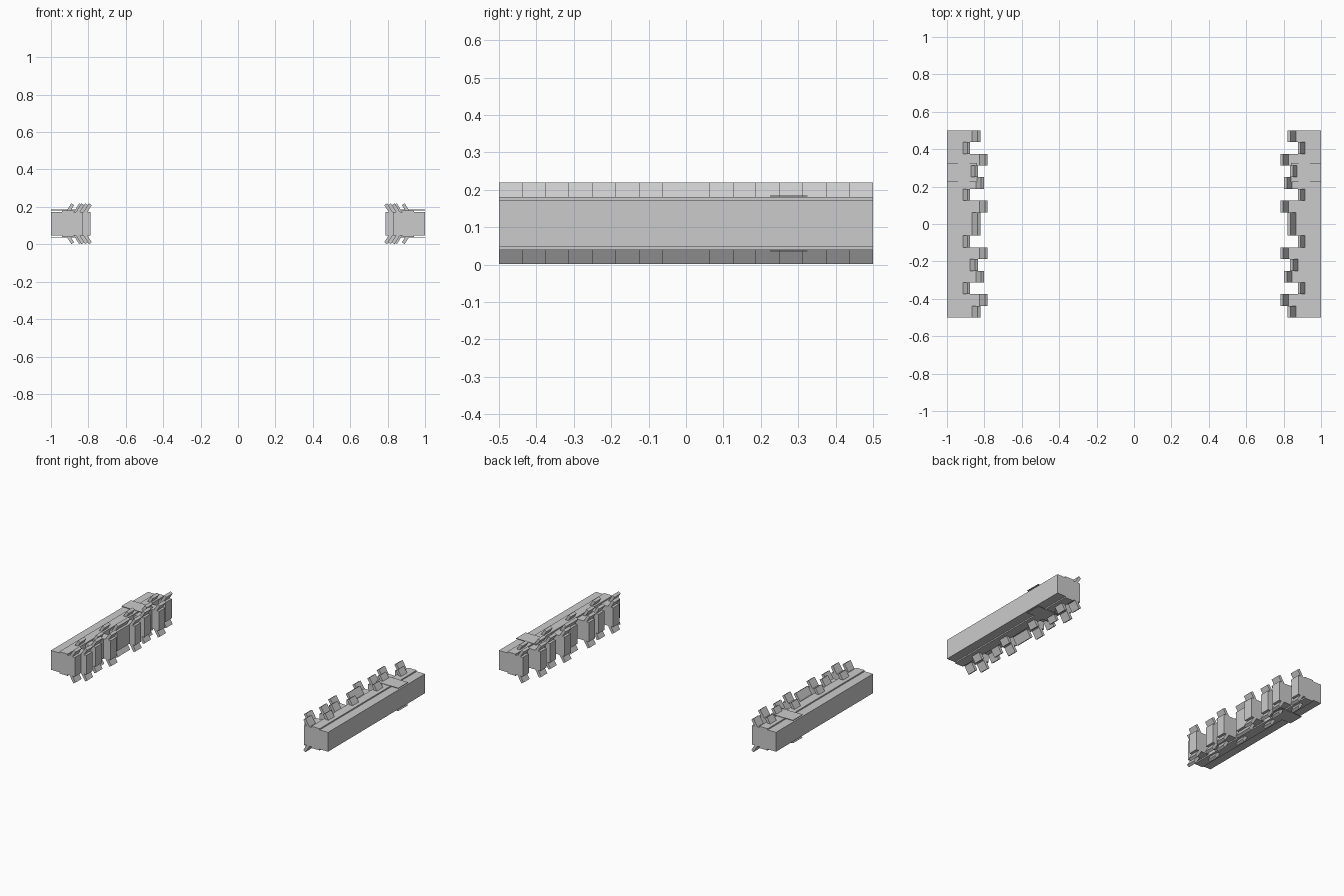
import bpy, bmesh, math
from mathutils import Matrix, Vector

if "Cube" in bpy.data.objects:
    bpy.data.objects.remove(bpy.data.objects["Cube"])

grey = bpy.data.materials.new("light grey")
grey.diffuse_color = (0.60, 0.60, 0.60, 1)
grey.use_nodes = True
grey.node_tree.nodes["Principled BSDF"].inputs["Base Color"].default_value = grey.diffuse_color

Z_MID = 0.11            # mid height; everything is symmetric about it
PITCH = 1 / 16          # tooth width along y

# distance of each tooth face from the centre, front to back
FACES = [0.828, 0.788, 0.882, 0.808, 0.84, 0.788, 0.882, 0.828,
         0.828, 0.788, 0.882, 0.808, 0.84, 0.788, 0.882, 0.828]


def add_box(bm, x0, x1, y0, y1, z0, z1):
    m = Matrix.Translation(((x0 + x1) / 2, (y0 + y1) / 2, (z0 + z1) / 2))
    m = m @ Matrix.Diagonal((x1 - x0, y1 - y0, z1 - z0, 1))
    bmesh.ops.create_cube(bm, size=1, matrix=m)


def finish(bm, name):
    """Make the object and mirror it to the left side."""
    bmesh.ops.recalc_face_normals(bm, faces=bm.faces)
    me = bpy.data.meshes.new(name)
    bm.to_mesh(me)
    bm.free()
    me.materials.append(grey)
    ob = bpy.data.objects.new(name, me)
    bpy.context.collection.objects.link(ob)
    mod = ob.modifiers.new("left side", 'MIRROR')
    mod.use_axis = (True, False, False)
    mod.use_mirror_merge = False


# toothed wall: one closed outline in plan, extruded upwards
outline = [(1.0, 0.5), (1.0, -0.5)]
for i, x in enumerate(FACES):
    y0 = -0.5 + i * PITCH
    for p in ((x, y0), (x, y0 + PITCH)):
        if p != outline[-1]:
            outline.append(p)
bm = bmesh.new()
face = bm.faces.new([bm.verts.new((x, y, 0.047)) for x, y in outline])
ext = bmesh.ops.extrude_face_region(bm, geom=[face])
bmesh.ops.translate(bm, vec=(0, 0, 0.126),
                    verts=[v for v in ext["geom"] if isinstance(v, bmesh.types.BMVert)])
finish(bm, "toothed_wall")

# raised rails along the top and bottom
bm = bmesh.new()
add_box(bm, 0.88, 0.94, -0.5, 0.5, 0.172, 0.181)
add_box(bm, 0.88, 0.94, -0.5, 0.5, 0.039, 0.048)
finish(bm, "rails")

# thin cross bands
bm = bmesh.new()
add_box(bm, 0.84, 1.0, 0.225, 0.325, 0.182, 0.185)
add_box(bm, 0.84, 1.0, 0.225, 0.325, 0.035, 0.038)
finish(bm, "cross_bands")

# tilted tabs above and below every tooth, leaning inwards
bm = bmesh.new()
lean, thick, z_top, z_low = math.radians(32), 0.018, 0.219, 0.165
along = Vector((-math.sin(lean), math.cos(lean)))
across = Vector((math.cos(lean), math.sin(lean)))
length = (z_top - z_low) / math.cos(lean)
for i, x in enumerate(FACES):
    y0 = -0.5 + i * PITCH
    top_in = Vector((x - 0.006, z_top - thick * across.y))
    profile = [top_in, top_in + across * thick,
               top_in + across * thick - along * length, top_in - along * length]
    for side in (1, -1):
        rings = [[bm.verts.new((p.x, y, Z_MID + side * (p.y - Z_MID))) for p in profile]
                 for y in (y0, y0 + PITCH)]
        bm.faces.new(rings[0])
        bm.faces.new(rings[1][::-1])
        for k in range(4):
            n = (k + 1) % 4
            bm.faces.new((rings[0][k], rings[1][k], rings[1][n], rings[0][n]))
finish(bm, "tilted_tabs")
